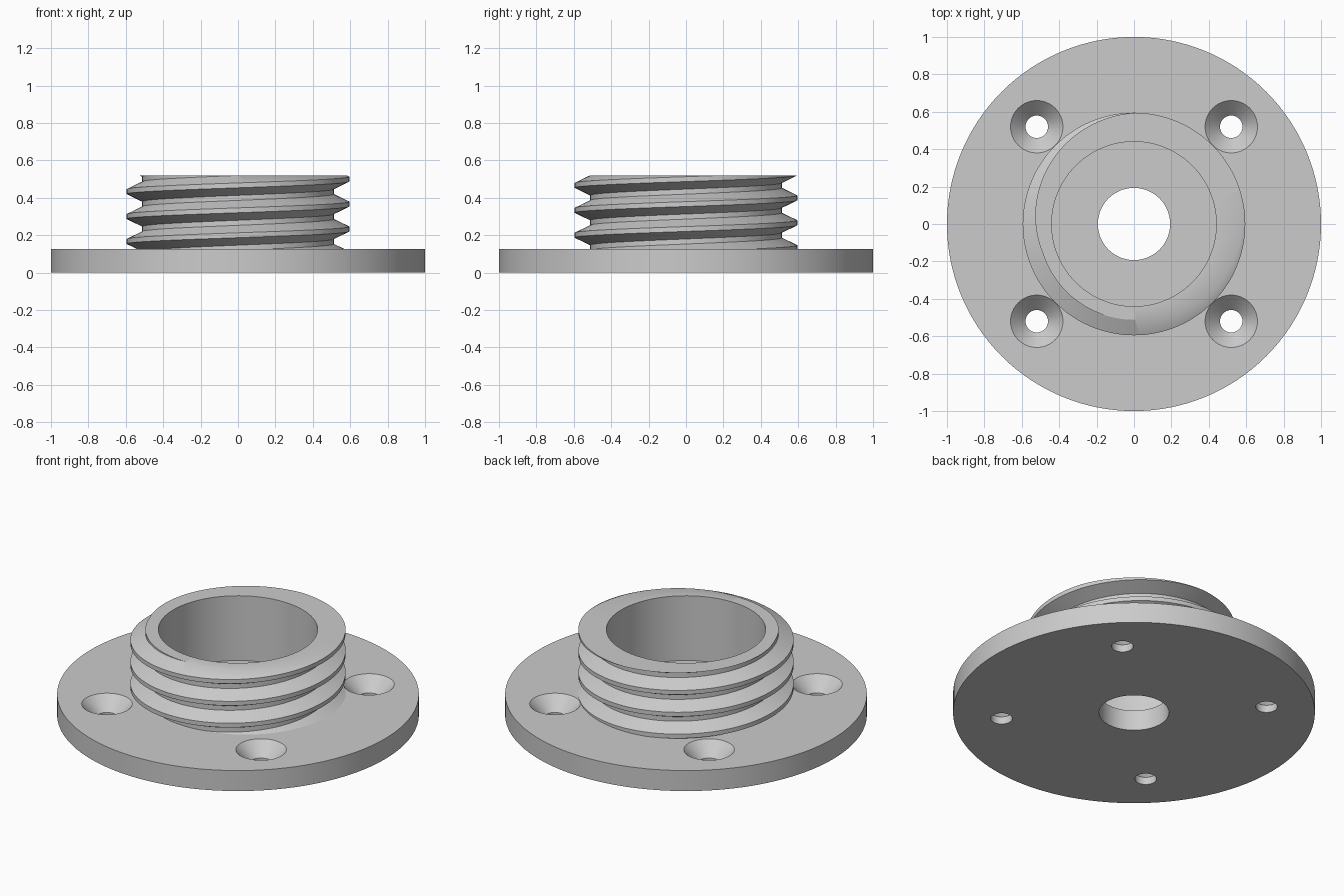
import bpy, bmesh, math

cube = bpy.data.objects.get("Cube")
if cube:
    bpy.data.objects.remove(cube, do_unlink=True)

FLANGE_TOP, NECK_TOP, BORE = 0.125, 0.52, 0.44
PITCH, CREST, ROOT, SEGMENTS = 0.1333, 0.595, 0.512, 128

grey = bpy.data.materials.new("plain grey")
grey.use_nodes = True
colour = (0.6, 0.6, 0.6, 1)
grey.diffuse_color = colour
grey.node_tree.nodes["Principled BSDF"].inputs["Base Color"].default_value = colour


def add_object(name, bm):
    bmesh.ops.recalc_face_normals(bm, faces=bm.faces)
    mesh = bpy.data.meshes.new(name)
    bm.to_mesh(mesh)
    bm.free()
    mesh.materials.append(grey)
    obj = bpy.data.objects.new(name, mesh)
    bpy.context.collection.objects.link(obj)
    return obj


def lathe(name, profile, x=0, y=0, segments=SEGMENTS):
    """Closed solid of stacked rings, one per (radius, height) pair."""
    bm = bmesh.new()
    rings = []
    for r, z in profile:
        angles = [math.tau * i / segments for i in range(segments)]
        rings.append([bm.verts.new((x + r * math.cos(a), y + r * math.sin(a), z)) for a in angles])
    for low, high in zip(rings, rings[1:]):
        for i in range(segments):
            j = (i + 1) % segments
            bm.faces.new((low[i], low[j], high[j], high[i]))
    bm.faces.new(rings[0])
    bm.faces.new(rings[-1])
    return add_object(name, bm)


def smooth(obj):
    bpy.ops.object.select_all(action="DESELECT")
    obj.select_set(True)
    bpy.context.view_layer.objects.active = obj
    bpy.ops.object.shade_smooth_by_angle(angle=math.radians(30))


# Flange with a centre hole and four countersunk screw holes
flange = lathe("flange", [(1, 0), (1, FLANGE_TOP)])
cutters = [lathe("centre_hole_cutter", [(0.193, -0.1), (0.193, 0.3)])]
for sx in (-1, 1):
    for sy in (-1, 1):
        cutters.append(lathe("screw_hole_cutter",
                             [(0.06, -0.1), (0.06, 0.045), (0.14, FLANGE_TOP), (0.14, 0.2)],
                             0.52 * sx, 0.52 * sy, 64))
bpy.context.view_layer.objects.active = flange
for cutter in cutters:
    cutter.hide_render = True
    cut = flange.modifiers.new("hole", "BOOLEAN")
    cut.operation, cut.solver, cut.object = "DIFFERENCE", "EXACT", cutter
    bpy.ops.object.modifier_apply(modifier=cut.name)
    bpy.data.objects.remove(cutter, do_unlink=True)
smooth(flange)

# Threaded neck: a helical sheet whose seam joins one turn higher
bm = bmesh.new()
section = [(-0.013, CREST), (0.013, CREST), (0.053, ROOT), (0.08, ROOT)]
columns = []
for i in range(SEGMENTS):
    t = i / SEGMENTS
    c, s = math.cos(math.tau * t), math.sin(math.tau * t)
    columns.append([bm.verts.new((r * c, r * s, 0.1 + PITCH * (turn + t) + dz))
                    for turn in range(-2, 6) for dz, r in section])
for i, here in enumerate(columns):
    last = i == SEGMENTS - 1
    there = columns[0][len(section):] if last else columns[i + 1]
    for j in range(len(there) - 1):
        bm.faces.new((here[j], there[j], there[j + 1], here[j + 1]))

# Trim the thread flat at both ends
for z, up in ((NECK_TOP, 1), (FLANGE_TOP - 0.005, -1)):
    bmesh.ops.bisect_plane(bm, geom=bm.verts[:] + bm.edges[:] + bm.faces[:], dist=1e-6,
                           plane_co=(0, 0, z), plane_no=(0, 0, up), clear_outer=True)

# Flat rim, then the bore wall down to the flange
edges = [e for e in bm.edges if e.is_boundary and all(v.co.z > NECK_TOP - 1e-4 for v in e.verts)]
for z in (NECK_TOP, FLANGE_TOP - 0.005):
    made = bmesh.ops.extrude_edge_only(bm, edges=edges)["geom"]
    for v in (g for g in made if isinstance(g, bmesh.types.BMVert)):
        k = BORE / math.hypot(v.co.x, v.co.y)
        v.co = (v.co.x * k, v.co.y * k, z)
    edges = [g for g in made if isinstance(g, bmesh.types.BMEdge) and g.is_boundary]
smooth(add_object("threaded_neck", bm))
